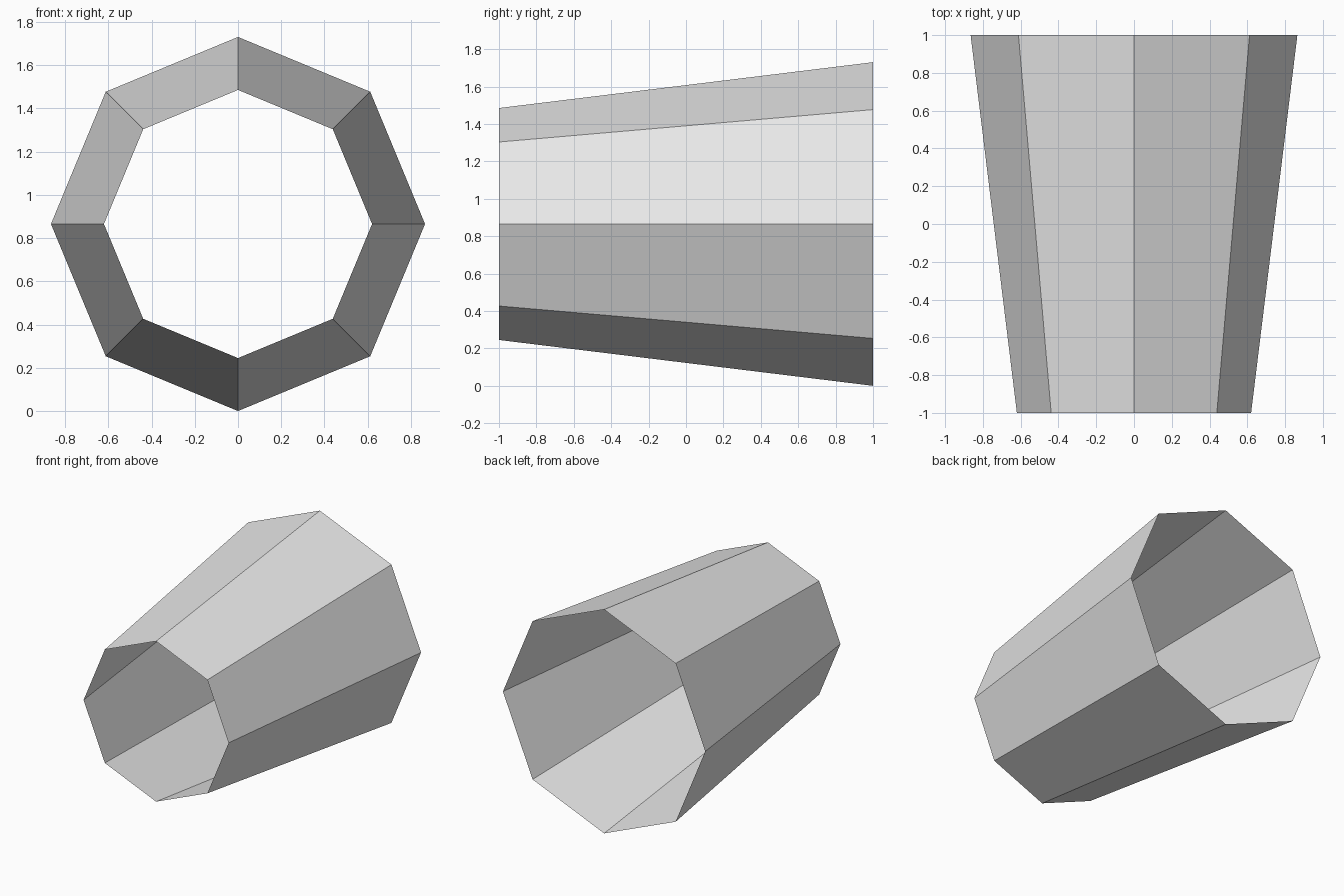
import bpy, bmesh, math

# Remove the default cube if present
cube = bpy.data.objects.get("Cube")
if cube:
    bpy.data.objects.remove(cube, do_unlink=True)

SIDES = 8
FRONT_RADIUS, BACK_RADIUS = 0.62, 0.865
HALF_LENGTH = 1.0

# Plain grey material
grey = bpy.data.materials.new("light_grey")
grey.use_nodes = True
colour = (0.8, 0.8, 0.8, 1.0)
grey.diffuse_color = colour
grey.node_tree.nodes["Principled BSDF"].inputs["Base Color"].default_value = colour


def ring(bm, radius, y):
    """Octagon of vertices around the y axis, with a corner at the top."""
    angles = [2 * math.pi * i / SIDES for i in range(SIDES)]
    return [bm.verts.new((radius * math.sin(a), y, BACK_RADIUS + radius * math.cos(a)))
            for a in angles]


# Open-ended tapered tube, widening towards the back
bm = bmesh.new()
front = ring(bm, FRONT_RADIUS, -HALF_LENGTH)
back = ring(bm, BACK_RADIUS, HALF_LENGTH)
for i in range(SIDES):
    j = (i + 1) % SIDES
    bm.faces.new((front[i], front[j], back[j], back[i]))
mesh = bpy.data.meshes.new("tapered_tube")
bm.to_mesh(mesh)
bm.free()
mesh.materials.append(grey)
tube = bpy.data.objects.new("tapered_tube", mesh)
bpy.context.collection.objects.link(tube)
